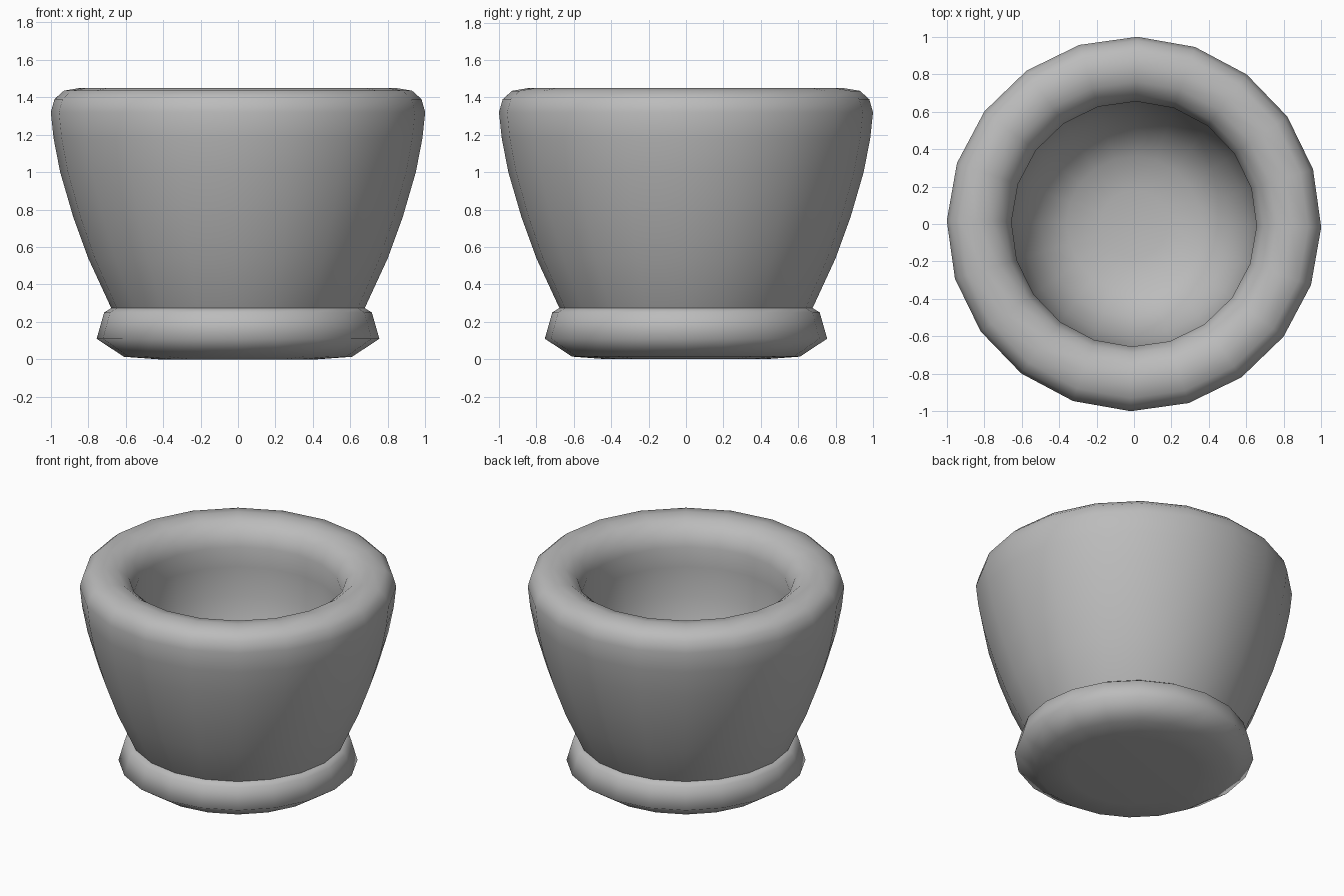
import bpy
import bmesh
from math import radians, tau
from mathutils import Matrix, Vector

cube = bpy.data.objects.get("Cube")
if cube:
    bpy.data.objects.remove(cube, do_unlink=True)

SIDES = 20

# Single stone colour
stone = bpy.data.materials.new("grey stone")
stone.use_nodes = True
colour = (0.5, 0.5, 0.5, 1.0)
stone.diffuse_color = colour
stone.node_tree.nodes["Principled BSDF"].inputs["Base Color"].default_value = colour


def lathe(name, profile):
    """Spin a (radius, height) profile around z into a smooth closed solid."""
    bm = bmesh.new()
    points = [bm.verts.new((r, 0, z)) for r, z in profile]
    edges = [bm.edges.new(pair) for pair in zip(points, points[1:])]
    bmesh.ops.spin(bm, geom=points + edges, cent=Vector(), axis=(0, 0, 1),
                   angle=tau, steps=SIDES)
    bmesh.ops.remove_doubles(bm, verts=bm.verts, dist=0.001)
    bmesh.ops.recalc_face_normals(bm, faces=bm.faces)
    bmesh.ops.transform(bm, matrix=Matrix.Rotation(radians(-1), 4, "Z"), verts=bm.verts)
    for face in bm.faces:
        face.smooth = True
    mesh = bpy.data.meshes.new(name)
    bm.to_mesh(mesh)
    bm.free()
    mesh.materials.append(stone)
    obj = bpy.data.objects.new(name, mesh)
    bpy.context.collection.objects.link(obj)
    return obj


# Flared bowl: outer wall, rounded rim, hollow inside
outer = [(0, 0.2), (0.58, 0.2), (0.64, 0.22), (0.68, 0.28), (0.8, 0.54), (0.88, 0.76),
         (0.95, 1.0), (0.985, 1.18), (1.0, 1.32)]
rim = [(0.98, 1.39), (0.93, 1.435), (0.84, 1.45), (0.76, 1.435), (0.69, 1.38),
       (0.655, 1.29)]
inner = [(0.66, 1.15), (0.65, 0.95), (0.6, 0.72), (0.5, 0.54), (0.36, 0.44), (0.18, 0.41), (0, 0.4)]
lathe("bowl", outer + rim + inner)

# Low flared foot under the bowl
lathe("foot", [(0, 0), (0.42, 0), (0.61, 0.014), (0.755, 0.11), (0.715, 0.25),
               (0.675, 0.275), (0.58, 0.275), (0, 0.275)])
